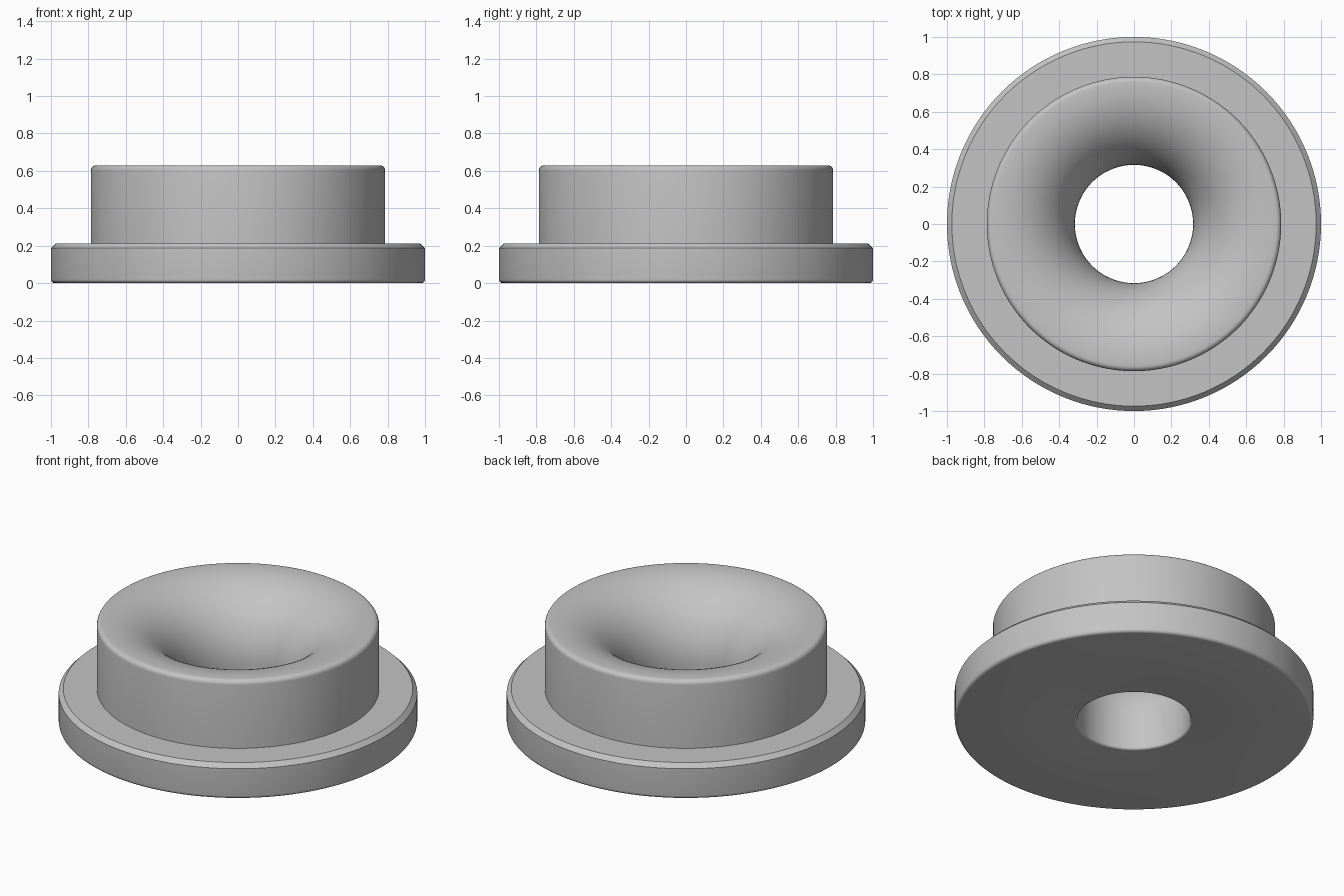
import bpy, bmesh
from math import sin, cos, pi, radians

if "Cube" in bpy.data.objects:
    bpy.data.objects.remove(bpy.data.objects["Cube"])

SEGMENTS = 128
BORE, BODY, FLANGE = 0.316, 0.787, 1.0
FLANGE_TOP, TOP = 0.213, 0.63


def arc(r, z, radius, start, end, steps):
    """Profile points along an arc, angles in degrees."""
    angles = [radians(start + (end - start) * i / steps) for i in range(steps + 1)]
    return [(r + radius * cos(a), z + radius * sin(a)) for a in angles]


# Flared throat, rounded body rim, chamfered flange, rounded lower edges
flare = TOP - FLANGE_TOP
rim, chamfer, foot, lip = 0.028, 0.026, 0.02, 0.014
profile = arc(BORE + flare, FLANGE_TOP, flare, 180, 90, 24)
profile += arc(BODY - rim, TOP - rim, rim, 90, 0, 6)
profile += [(BODY, FLANGE_TOP), (FLANGE - chamfer, FLANGE_TOP),
            (FLANGE, FLANGE_TOP - chamfer)]
profile += arc(FLANGE - foot, foot, foot, 0, -90, 5)
profile += arc(BORE + lip, lip, lip, 270, 180, 5)

# Revolve the closed profile around the vertical axis
bm = bmesh.new()
verts = [bm.verts.new((r, 0, z)) for r, z in profile]
edges = [bm.edges.new((v, verts[i - 1])) for i, v in enumerate(verts)]
bmesh.ops.spin(bm, geom=verts + edges, cent=(0, 0, 0), axis=(0, 0, 1),
               angle=2 * pi, steps=SEGMENTS, use_merge=False)
bmesh.ops.remove_doubles(bm, verts=bm.verts, dist=0.0001)
bmesh.ops.recalc_face_normals(bm, faces=bm.faces)
mesh = bpy.data.meshes.new("flanged_bushing")
bm.to_mesh(mesh)
bm.free()
bushing = bpy.data.objects.new("flanged_bushing", mesh)
bpy.context.collection.objects.link(bushing)

# Plain grey material
grey = bpy.data.materials.new("light_grey")
grey.use_nodes = True
colour = (0.55, 0.55, 0.55, 1)
grey.diffuse_color = colour
grey.node_tree.nodes["Principled BSDF"].inputs["Base Color"].default_value = colour
mesh.materials.append(grey)

# Smooth curves, crisp chamfer edges
bpy.ops.object.select_all(action="DESELECT")
bushing.select_set(True)
bpy.context.view_layer.objects.active = bushing
bpy.ops.object.shade_smooth_by_angle(angle=radians(30))
